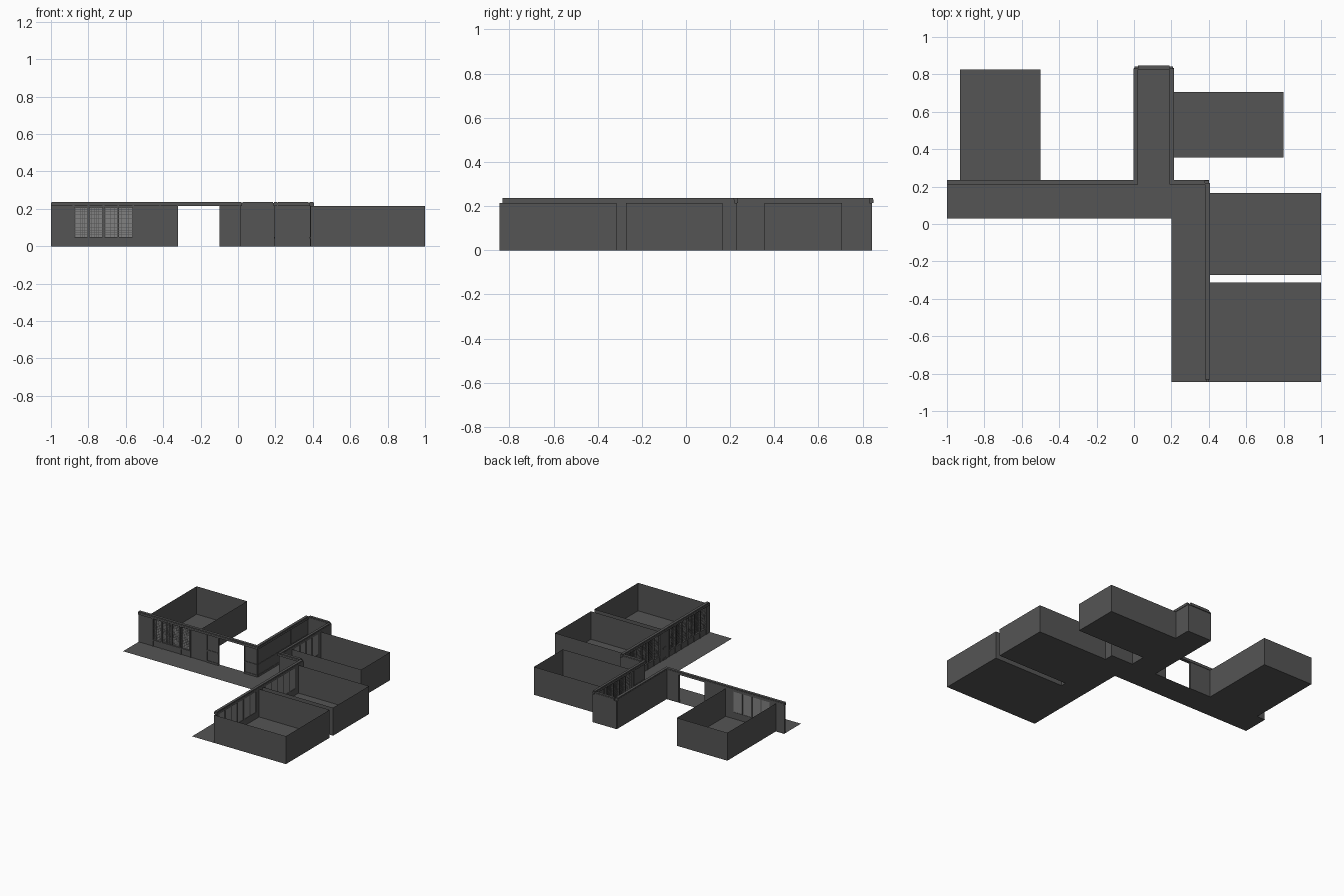
import bpy, bmesh
from mathutils import Matrix, Vector

if "Cube" in bpy.data.objects:
    bpy.data.objects.remove(bpy.data.objects["Cube"])


def material(name, v):
    m = bpy.data.materials.new(name)
    m.diffuse_color = (v, v, v, 1)
    m.use_nodes = True
    m.node_tree.nodes["Principled BSDF"].inputs["Base Color"].default_value = m.diffuse_color
    return m


DARK = material("dark_grey", 0.09)
PALE = material("pane_grey", 0.22)
H = 0.215      # wall height
TOP = 0.237    # top of the cornice
RAIL = (0.085, 0.096)


def build(name, boxes, mat=DARK):
    """One object out of boxes (x0, x1, y0, y1, z0, z1); zero thickness gives a plane."""
    bm = bmesh.new()
    for x0, x1, y0, y1, z0, z1 in boxes:
        lo, size = Vector((x0, y0, z0)), Vector((x1 - x0, y1 - y0, z1 - z0))
        flat = [i for i in range(3) if abs(size[i]) < 1e-6]
        if flat:
            u, v = [Vector([size[i] if i == k else 0 for i in range(3)])
                    for k in range(3) if k != flat[0]]
            bm.faces.new([bm.verts.new(p) for p in (lo, lo + u, lo + u + v, lo + v)])
        else:
            mtx = Matrix.Translation(lo + size / 2) @ Matrix.Diagonal((*size, 1))
            bmesh.ops.create_cube(bm, size=1, matrix=mtx)
    me = bpy.data.meshes.new(name)
    bm.to_mesh(me)
    bm.free()
    me.materials.append(mat)
    ob = bpy.data.objects.new(name, me)
    bpy.context.collection.objects.link(ob)
    return ob


def along(axis, a0, a1, d0, d1, z0, z1):
    """Box running along x or y, d being the depth across the wall."""
    d0, d1 = min(d0, d1), max(d0, d1)
    return (a0, a1, d0, d1, z0, z1) if axis == "x" else (d0, d1, a0, a1, z0, z1)


def solid_wall(name, axis, a0, a1, face, out):
    """Plain wall with end trims, skirting and a chair rail; out points away from the corridor."""
    b = [along(axis, a0, a1, face, face + out * 0.012, 0, H)]
    for z0, z1 in ((0, 0.014), RAIL):
        b.append(along(axis, a0, a1, face - out * 0.004, face, z0, z1))
    for p in (a0, a1 - 0.005):
        b.append(along(axis, p, p + 0.005, face - out * 0.003, face, 0, H))
    build(name, b)


def shopfront(name, axis, a0, a1, w0, w1, face, out, panes=4):
    """Wall a0..a1 with a glazed, grilled window band w0..w1."""
    sill, head = 0.05, 0.208
    back = face + out * 0.012
    frame = [along(axis, a0, w0, face, back, 0, H), along(axis, w1, a1, face, back, 0, H),
             along(axis, w0, w1, face, back, 0, sill), along(axis, w0, w1, face, back, head, H)]
    step = (w1 - w0) / panes
    for i in range(panes + 1):
        p = w0 + i * step
        frame.append(along(axis, p - 0.005, p + 0.005, face - out * 0.004, back, 0, H))
    frame.append(along(axis, w0, w1, face - out * 0.005, face, sill - 0.008, sill))
    build(name + "_frame", frame)
    glass = face + out * 0.009
    build(name + "_glass", [along(axis, w0, w1, glass, glass, sill, head)], PALE)
    # fine lattice in front of the glass
    bars, pitch, t = [], 0.0125, 0.001
    d0, d1 = face + out * 0.004, face + out * 0.006
    n = round((w1 - w0) / pitch)
    for i in range(1, n):
        p = w0 + i * (w1 - w0) / n
        bars.append(along(axis, p - t, p + t, d0, d1, sill, head))
    for j in range(1, 13):
        z = sill + j * (head - sill) / 13
        bars.append(along(axis, w0, w1, d0, d1, z - t, z + t))
    build(name + "_grille", bars)


def room(name, x0, x1, y0, y1, open_side):
    """Open-topped shop room: floor and three thin walls."""
    sides = {"w": (x0, x0, y0, y1, 0, H), "e": (x1, x1, y0, y1, 0, H),
             "s": (x0, x1, y0, y0, 0, H), "n": (x0, x1, y1, y1, 0, H)}
    build(name, [(x0, x1, y0, y1, 0.0, 0.0)] + [v for k, v in sides.items() if k != open_side])


# Corridor floor: west arm, north arm, south arm
build("corridor_floor", [(-1, 0.2, 0.03, 0.235, 0, 0), (0, 0.213, 0.235, 0.835, 0, 0),
                         (0.2, 0.4, -0.845, 0.235, 0, 0)])

# Shop rooms
room("west_room", -0.93, -0.5, 0.23, 0.825, "s")
room("north_east_room", 0.208, 0.8, 0.355, 0.707, "w")
room("east_room", 0.4, 1.0, -0.272, 0.166, "w")
room("south_east_room", 0.4, 1.0, -0.845, -0.314, "w")

# West arm wall, with the full-height gateway between x -0.32 and -0.10
shopfront("west_shop", "x", -1, -0.42, -0.88, -0.56, 0.22, 1)
solid_wall("gateway_left_wall", "x", -0.42, -0.32, 0.22, 1)
solid_wall("gateway_right_wall", "x", -0.1, 0.012, 0.22, 1)

# North arm walls and end
for i in range(3):
    solid_wall(f"north_arm_left_wall_{i + 1}", "y", 0.22 + i * 0.204, 0.22 + (i + 1) * 0.204, 0.012, -1)
solid_wall("north_arm_right_wall_near", "y", 0.22, 0.355, 0.198, 1)
shopfront("north_east_shop", "y", 0.355, 0.707, 0.385, 0.68, 0.198, 1)
solid_wall("north_arm_right_wall_far", "y", 0.707, 0.832, 0.198, 1)
solid_wall("north_arm_end_wall", "x", 0.004, 0.208, 0.83, 1)

# Corner wall and south arm walls
solid_wall("corner_wall", "x", 0.208, 0.4, 0.22, 1)
solid_wall("south_arm_wall_near", "y", 0.166, 0.22, 0.388, 1)
shopfront("east_shop", "y", -0.272, 0.166, -0.235, 0.13, 0.388, 1, 5)
solid_wall("south_arm_wall_between", "y", -0.314, -0.272, 0.388, 1)
shopfront("south_east_shop", "y", -0.845, -0.314, -0.8, -0.35, 0.388, 1, 6)

# Cornice on top of all the walls, also bridging the gateway
runs = [(-1, 0.0, 0.21, 0.235), (0.213, 0.38, 0.21, 0.235), (-0.004, 0.021, 0.21, 0.832),
        (0.19, 0.213, 0.21, 0.832), (0.021, 0.19, 0.825, 0.848), (0.38, 0.405, -0.832, 0.22)]
build("cornice", [(*r, H, TOP - 0.007) for r in runs])
build("cornice_cap", [(x0 + 0.002, x1 - 0.002, y0 + 0.002, y1 - 0.002, TOP - 0.007, TOP)
                      for x0, x1, y0, y1 in runs])
